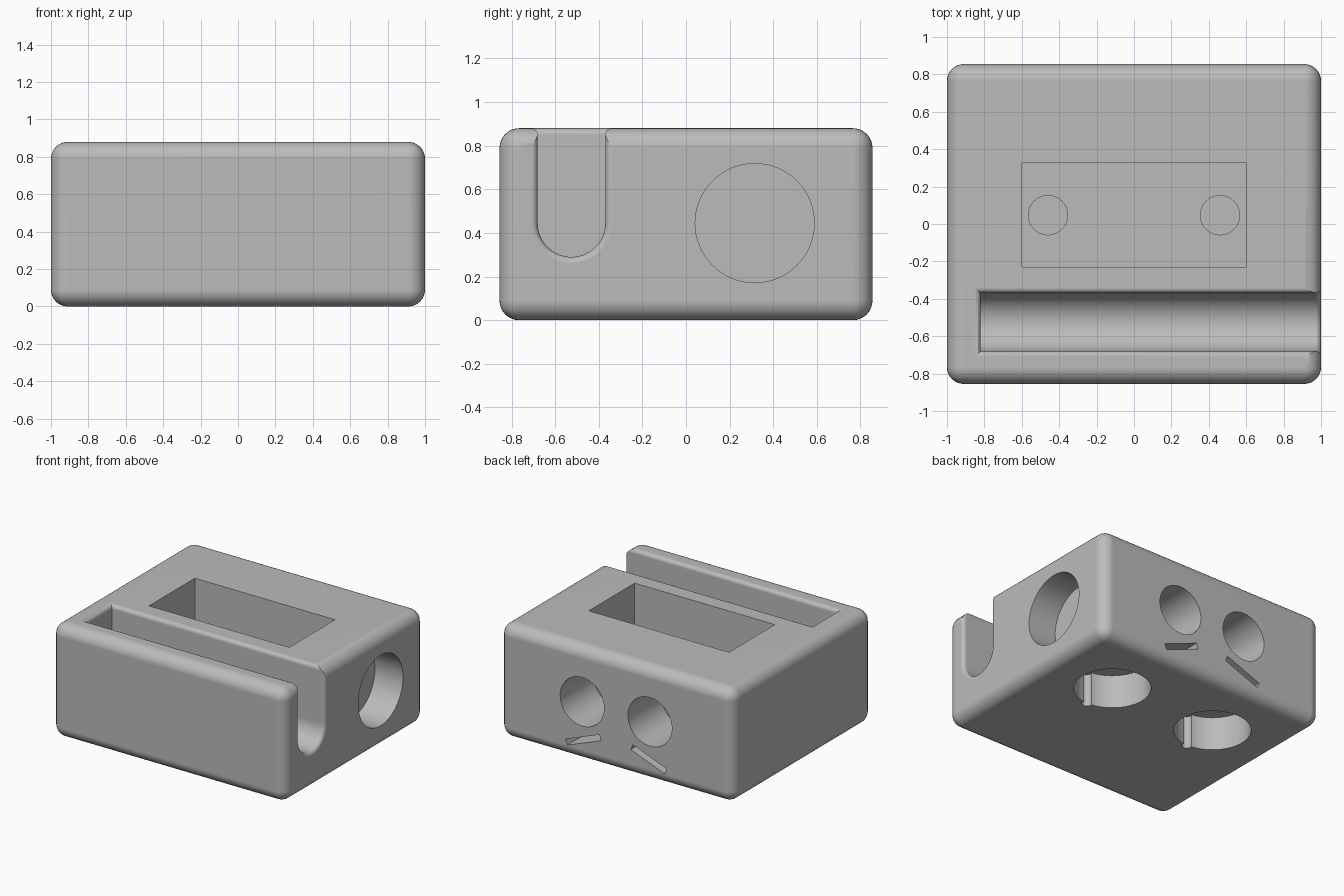
import bpy, bmesh, math
from mathutils import Matrix, Vector

if "Cube" in bpy.data.objects:
    bpy.data.objects.remove(bpy.data.objects["Cube"], do_unlink=True)

H = 0.88            # body height
MID = 0.445         # height of the bores and of the groove centre

grey = bpy.data.materials.new("plain grey")
grey.use_nodes = True
grey.diffuse_color = (0.5, 0.5, 0.5, 1)
grey.node_tree.nodes["Principled BSDF"].inputs["Base Color"].default_value = (0.5, 0.5, 0.5, 1)


def make_object(name, bm):
    bmesh.ops.recalc_face_normals(bm, faces=bm.faces)
    mesh = bpy.data.meshes.new(name)
    bm.to_mesh(mesh)
    bm.free()
    mesh.materials.append(grey)
    obj = bpy.data.objects.new(name, mesh)
    bpy.context.collection.objects.link(obj)
    return obj


def box(name, low, high, tilt=0.0):
    low, high = Vector(low), Vector(high)
    bm = bmesh.new()
    bmesh.ops.create_cube(bm, size=1)
    bmesh.ops.transform(bm, verts=bm.verts, matrix=Matrix.Translation((low + high) / 2)
                        @ Matrix.Rotation(tilt, 4, 'Y') @ Matrix.Diagonal((*(high - low), 1)))
    return make_object(name, bm)


def rod(name, start, end, radius, sides=64):
    start, end = Vector(start), Vector(end)
    axis = end - start
    bm = bmesh.new()
    bmesh.ops.create_cone(bm, cap_ends=True, segments=sides, radius1=radius,
                          radius2=radius, depth=axis.length)
    bmesh.ops.transform(bm, verts=bm.verts, matrix=Matrix.Translation((start + end) / 2)
                        @ axis.to_track_quat('Z', 'Y').to_matrix().to_4x4())
    return make_object(name, bm)


def flare(s, f):
    """Outward offset of a rounded rim, s units into a fillet of radius f."""
    s = min(max(s, 0), f)
    return f - math.sqrt(f * f - s * s)


def groove_cutter(y, r, x_end, f=0.03, steps=5):
    """U-shaped channel open at the top and at +x, flared at its rims."""
    heights = [H + 0.1] + [H - f + f * math.sin(math.pi / 2 * i / steps) for i in range(steps, -1, -1)]
    stations = [x_end] + [1 - f + f * math.sin(math.pi / 2 * i / steps) for i in range(steps + 1)] + [1.1]
    arc = 32
    bm = bmesh.new()
    rings = []
    for k, x in enumerate(stations):
        side = flare(x - (1 - f), f)
        half = []
        for z in heights:
            top = flare(z - (H - f), f)
            half.append((max(top, side) + r, z, top if k == 0 else 0))
        left = [(x - b, y - w, z) for w, z, b in half]
        right = [(x - b, y + w, z) for w, z, b in reversed(half)]
        bowl = []
        for i in range(arc + 1):
            a = math.pi * i / arc
            bowl.append((x, y - (r + side) * math.cos(a), MID - (r + side) * math.sin(a)))
        rings.append([bm.verts.new(p) for p in left + bowl + right])
    n = len(rings[0])
    for a, b in zip(rings, rings[1:]):
        for i in range(n):
            j = (i + 1) % n
            bm.faces.new((a[i], a[j], b[j], b[i]))
    # End caps as strips running across the channel
    for ring in (rings[0], rings[-1]):
        for i in range(n // 2):
            face = [ring[i], ring[i + 1], ring[n - 2 - i], ring[n - 1 - i]]
            bm.faces.new(list(dict.fromkeys(face)))
    return make_object("groove_cutter", bm)


# Rounded block
body = box("block_body", (-1, -0.855, 0), (1, 0.855, H))
bevel = body.modifiers.new("rounded edges", 'BEVEL')
bevel.width = 0.09
bevel.segments = 8

# Groove, rectangular pocket and side bore
cutters = [
    groove_cutter(-0.525, 0.155, -0.82),
    box("pocket_cutter", (-0.6, -0.23, 0.42), (0.6, 0.33, H + 0.1)),
    rod("side_bore_cutter", (0.76, 0.315, MID), (1.1, 0.315, MID), 0.273),
]

# Mirrored pairs of holes
for s in (-1, 1):
    x = 0.46 * s
    cutters += [
        rod("pocket_hole_cutter", (x, 0.047, 0.33), (x, 0.047, 0.5), 0.105, 48),
        rod("base_bore_cutter", (x, 0.31, -0.1), (x, 0.31, 0.26), 0.273),
        rod("base_notch_cutter", (x, 0.03, -0.1), (x, 0.03, 0.255), 0.036, 24),
        rod("back_bore_cutter", (0.29 * s, 0.45, 0.46), (0.29 * s, 1, 0.46), 0.188),
        box("back_slit_cutter", (0.28 * s - 0.155, 0.66, 0.145), (0.28 * s + 0.155, 1, 0.19),
            tilt=s * math.radians(21)),
    ]

for cutter in cutters:
    cutter.hide_render = True
    cut = body.modifiers.new(cutter.name, 'BOOLEAN')
    cut.operation = 'DIFFERENCE'
    cut.solver = 'EXACT'
    cut.object = cutter

# Apply the cuts and drop the cutters
graph = bpy.context.evaluated_depsgraph_get()
result = bpy.data.meshes.new_from_object(body.evaluated_get(graph))
body.modifiers.clear()
body.data = result
for cutter in cutters:
    bpy.data.objects.remove(cutter, do_unlink=True)

# Smooth rounded surfaces, sharp cut edges
bpy.ops.object.select_all(action='DESELECT')
body.select_set(True)
bpy.context.view_layer.objects.active = body
bpy.ops.object.shade_smooth_by_angle(angle=math.radians(30))
weighted = body.modifiers.new("flat faces stay flat", 'WEIGHTED_NORMAL')
weighted.keep_sharp = True
